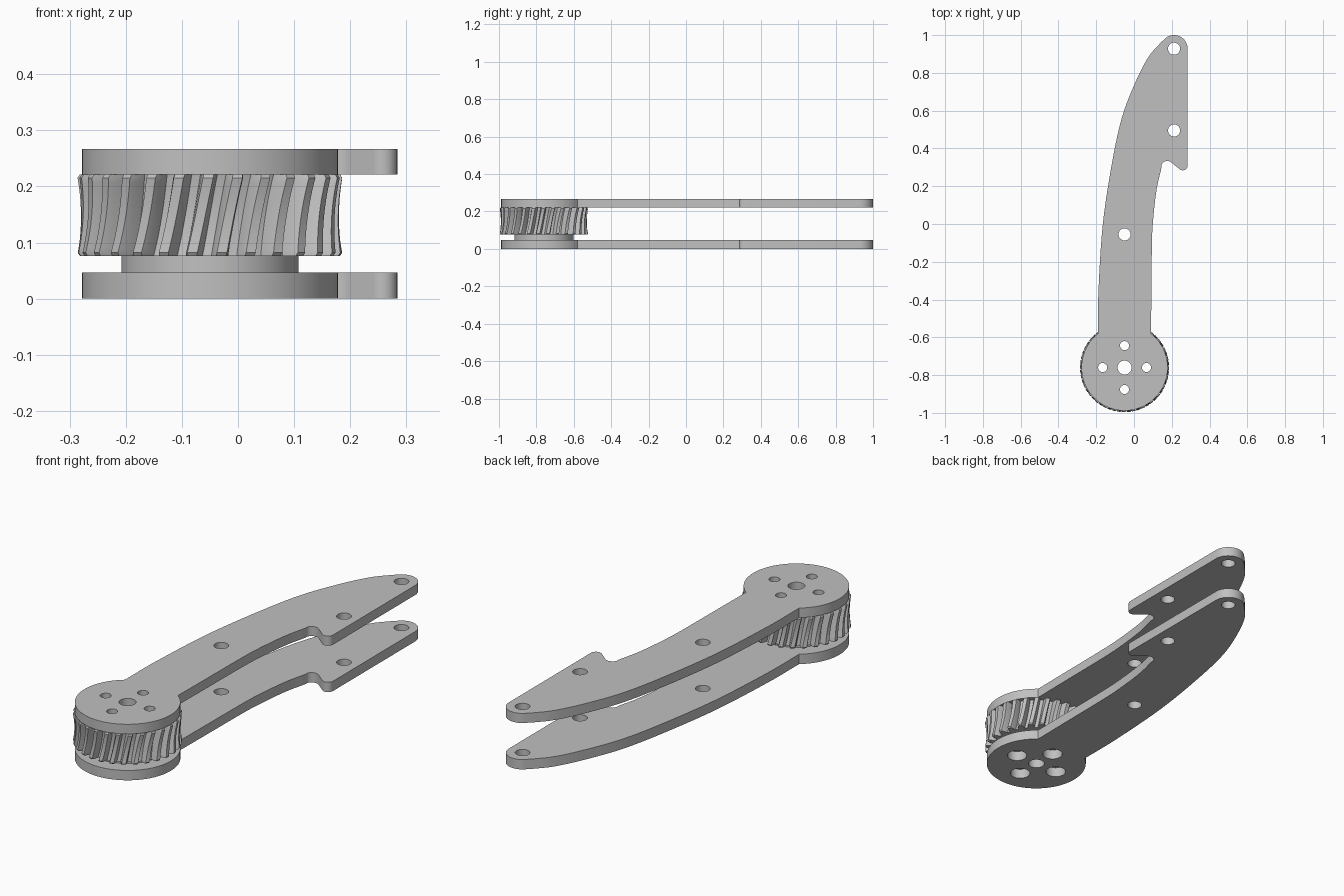
import bpy, bmesh
from math import cos, sin, pi, radians
from mathutils import Vector

cube = bpy.data.objects.get("Cube")
if cube:
    bpy.data.objects.remove(cube, do_unlink=True)

grey = bpy.data.materials.new("light grey metal")
grey.use_nodes = True
color = (0.53, 0.53, 0.53, 1)
grey.diffuse_color = color
grey.node_tree.nodes["Principled BSDF"].inputs["Base Color"].default_value = color

PIVOT = (-0.05, -0.76)


def arc(center, radius, start, end, steps):
    """Points along an arc, angles in degrees."""
    angles = [radians(start + (end - start) * i / steps) for i in range(steps + 1)]
    return [(center[0] + radius * cos(a), center[1] + radius * sin(a)) for a in angles]


def circle(center, radius, steps=40):
    return arc(center, radius, 0, 360, steps)[:-1]


def smooth_path(points, steps=6):
    """Catmull-Rom curve through the points."""
    p = [Vector(q) for q in points]
    p = [2 * p[0] - p[1]] + p + [2 * p[-1] - p[-2]]
    out = []
    for a, b, c, d in zip(p, p[1:], p[2:], p[3:]):
        for i in range(steps):
            t = i / steps
            out.append(0.5 * (2 * b + (c - a) * t + (2 * a - 5 * b + 4 * c - d) * t ** 2
                              + (3 * b - a - 3 * c + d) * t ** 3))
    return [tuple(q) for q in out] + [tuple(p[-2])]


def finish(name, mesh):
    mesh.materials.clear()
    mesh.materials.append(grey)
    obj = bpy.data.objects.new(name, mesh)
    bpy.context.collection.objects.link(obj)
    bpy.ops.object.select_all(action='DESELECT')
    obj.select_set(True)
    bpy.context.view_layer.objects.active = obj
    bpy.ops.object.shade_smooth_by_angle(angle=radians(30))
    return obj


def slab(name, loops, z0, z1):
    """Flat plate: first loop is the outline, the rest are holes."""
    curve = bpy.data.curves.new(name + " profile", 'CURVE')
    curve.dimensions = '2D'
    curve.fill_mode = 'BOTH'
    curve.extrude = (z1 - z0) / 2
    for loop in loops:
        spline = curve.splines.new('POLY')
        spline.points.add(len(loop) - 1)
        for point, (x, y) in zip(spline.points, loop):
            point.co = (x, y, 0, 1)
        spline.use_cyclic_u = True
    temp = bpy.data.objects.new(name + " profile", curve)
    bpy.context.collection.objects.link(temp)
    graph = bpy.context.evaluated_depsgraph_get()
    mesh = bpy.data.meshes.new_from_object(temp.evaluated_get(graph))
    bpy.data.objects.remove(temp, do_unlink=True)
    bm = bmesh.new()
    bm.from_mesh(mesh)
    bmesh.ops.remove_doubles(bm, verts=bm.verts, dist=0.0001)
    bmesh.ops.translate(bm, verts=bm.verts, vec=(0, 0, (z0 + z1) / 2))
    bmesh.ops.recalc_face_normals(bm, faces=bm.faces)
    bm.to_mesh(mesh)
    bm.free()
    finish(name, mesh)


# Claw outline: round base, inner edge, hook, straight jaw, tip, outer edge
TIP = (0.212, 0.928)
outline = arc(PIVOT, 0.228, 128, 412, 80)
outline += smooth_path([(0.09, -0.56), (0.092, -0.4), (0.095, -0.1), (0.102, 0.03),
                        (0.12, 0.185), (0.146, 0.3)])
outline += arc((0.176, 0.302), 0.032, 160, 52, 10)
outline += arc((0.258, 0.31), 0.026, 230, 360, 10)
outline += arc(TIP, 0.072, 0, 142, 20)
outline += smooth_path([(0.143, 0.962), (0.075, 0.882), (0.005, 0.745), (-0.065, 0.56),
                        (-0.117, 0.32), (-0.165, 0), (-0.188, -0.35), (-0.19, -0.56)])

# Holes
arm_holes = [circle(c, 0.032) for c in (TIP, (0.212, 0.495), (-0.05, -0.055))]
bore = [circle(PIVOT, 0.037)]
bolt_centers = arc(PIVOT, 0.116, 0, 270, 3)
bolts = [circle(c, 0.024) for c in bolt_centers]
wide_bolts = [circle(c, 0.045) for c in bolt_centers]

slab("lower_claw_plate", [outline] + arm_holes + bore + wide_bolts, 0, 0.047)
slab("upper_claw_plate", [outline] + arm_holes + bore + bolts, 0.221, 0.267)
slab("gear_hub", [circle(PIVOT, 0.158, 80)] + bore + bolts, 0.047, 0.221)


# Worm wheel rim: slanted teeth with a slightly hollow waist
def gear_rim(teeth=28, z0=0.076, z1=0.221, layers=10):
    bm = bmesh.new()
    tooth = [(0, 0), (0.34, 0), (0.42, 0.022), (0.5, 0.033),
             (0.84, 0.033), (0.92, 0.022)]
    levels = [0, 0.04] + [i / layers for i in range(1, layers)] + [0.96, 1]
    rings = []
    for t in levels:
        waist = 0.007 * (1 - (2 * t - 1) ** 2)
        chamfer = 0.005 if t in (0, 1) else 0
        ring = []
        for k in range(teeth):
            for f, h in tooth:
                a = 2 * pi * (k + f) / teeth + 0.13 * (t - 0.5)
                r = 0.204 + h - waist - (chamfer if h else 0)
                ring.append(bm.verts.new((PIVOT[0] + r * cos(a), PIVOT[1] + r * sin(a),
                                          z0 + t * (z1 - z0))))
        rings.append(ring)
    # Inner wall, buried in the hub
    for z, twist in ((z1, 0.065), (z0, -0.065)):
        ring = []
        for k in range(teeth):
            for f, h in tooth:
                a = 2 * pi * (k + f) / teeth + twist
                ring.append(bm.verts.new((PIVOT[0] + 0.15 * cos(a),
                                          PIVOT[1] + 0.15 * sin(a), z)))
        rings.append(ring)
    for low, high in zip(rings, rings[1:] + rings[:1]):
        for i in range(len(low)):
            j = (i + 1) % len(low)
            bm.faces.new((low[i], low[j], high[j], high[i]))
    bmesh.ops.recalc_face_normals(bm, faces=bm.faces)
    mesh = bpy.data.meshes.new("gear_rim")
    bm.to_mesh(mesh)
    bm.free()
    finish("gear_rim", mesh)


gear_rim()
